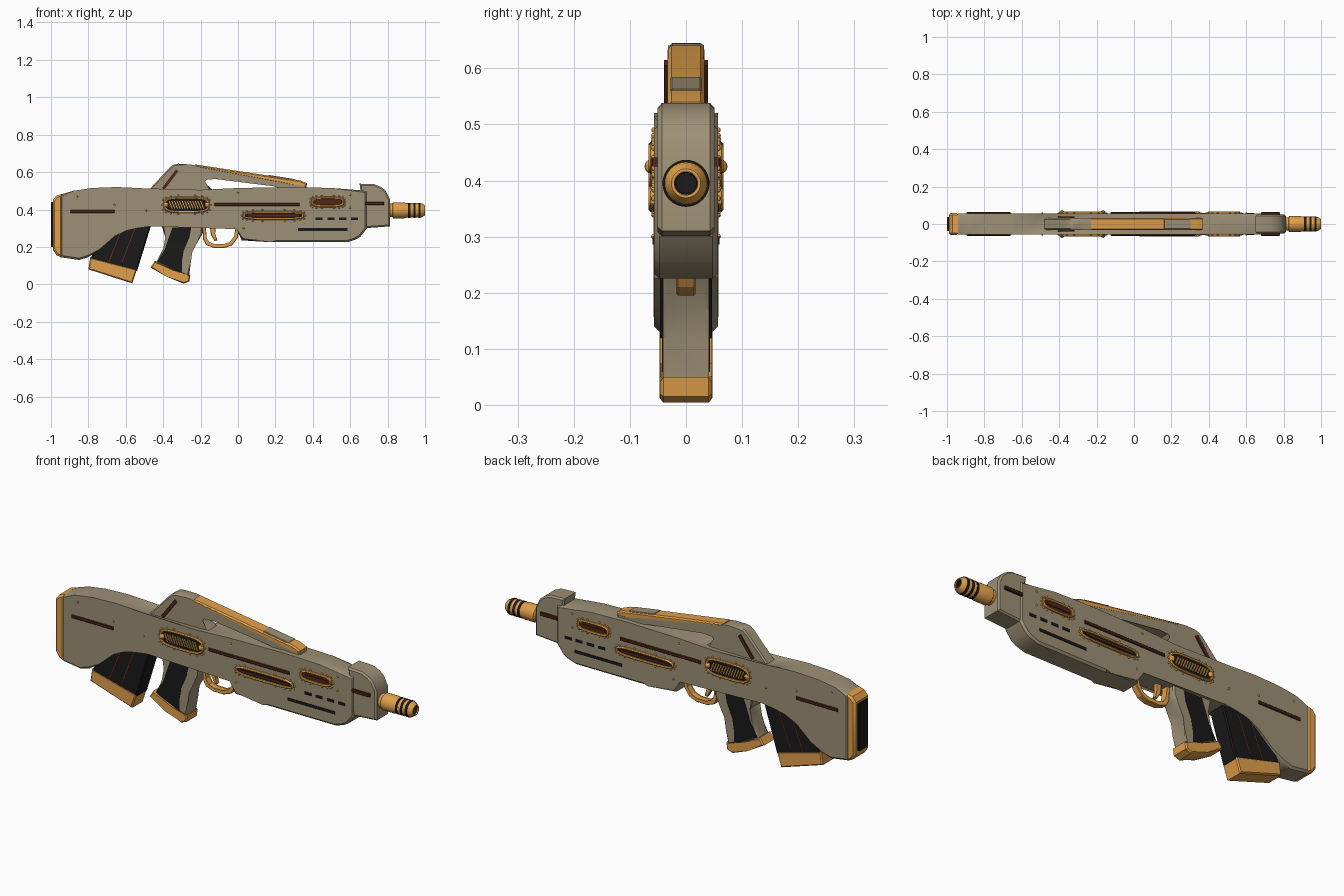
import bpy
import bmesh
import math
from mathutils import Matrix, Vector

if "Cube" in bpy.data.objects:
    bpy.data.objects.remove(bpy.data.objects["Cube"])


def material(name, red, green, blue):
    mat = bpy.data.materials.new(name)
    mat.use_nodes = True
    mat.diffuse_color = (red, green, blue, 1)
    shader = next(n for n in mat.node_tree.nodes if n.type == 'BSDF_PRINCIPLED')
    shader.inputs["Base Color"].default_value = mat.diffuse_color
    shader.inputs["Roughness"].default_value = .6
    return mat


khaki = material("khaki", .34, .28, .18)
orange = material("orange", .75, .35, .07)
black = material("black", .01, .01, .01)
brown = material("dark_brown", .08, .02, .01)
red = material("dark_red", .16, .02, .01)


def finish(name, bm, mat, mirrored=False):
    """Turn a bmesh into a shaded object, optionally mirrored across y."""
    bmesh.ops.recalc_face_normals(bm, faces=bm.faces)
    mesh = bpy.data.meshes.new(name)
    bm.to_mesh(mesh)
    bm.free()
    mesh.materials.append(mat)
    obj = bpy.data.objects.new(name, mesh)
    bpy.context.collection.objects.link(obj)
    bpy.ops.object.select_all(action='DESELECT')
    obj.select_set(True)
    bpy.context.view_layer.objects.active = obj
    bpy.ops.object.shade_smooth_by_angle(angle=math.radians(30))
    if mirrored:
        mod = obj.modifiers.new("Mirror", 'MIRROR')
        mod.use_axis = (False, True, False)
    return obj


def slab(name, profile, near, far, mat, chamfer=0, mirrored=False):
    """Extrude an x-z profile between two y values and chamfer both rims."""
    bm = bmesh.new()
    caps = [[bm.verts.new((x, y, z)) for x, z in profile] for y in (near, far)]
    faces = [bm.faces.new(loop) for loop in caps]
    count = len(profile)
    for i in range(count):
        j = (i + 1) % count
        bm.faces.new((caps[0][i], caps[0][j], caps[1][j], caps[1][i]))
    if chamfer:
        rims = [e for face in faces for e in face.edges]
        bmesh.ops.bevel(bm, geom=rims, offset=chamfer, segments=1,
                        affect='EDGES', clamp_overlap=True)
    return finish(name, bm, mat, mirrored)


def block(name, profile, half_width, mat, chamfer=.006):
    return slab(name, profile, -half_width, half_width, mat, chamfer)


def side_plate(name, profile, depth, mat, root=.03, chamfer=0):
    return slab(name, profile, -depth, -root, mat, chamfer, True)


def bar(start, end, thickness):
    """Four corners of a straight strip."""
    a, b = Vector(start), Vector(end)
    along = (b - a).normalized() * thickness / 2
    side = Vector((-along.y, along.x))
    return [a - side, b - side, b + side, a + side]


def oval(x, z, a, b, count=40):
    points = []
    for i in range(count):
        t = math.tau * i / count
        c, s = math.cos(t), math.sin(t)
        points.append((x + a * math.copysign(abs(c) ** .6, c),
                       z + b * math.copysign(abs(s) ** .6, s)))
    return points


def oval_rim(name, x, z, a, b):
    """Raised orange frame with sloping edges."""
    bm = bmesh.new()
    steps = ((0, .05), (.002, .063), (.006, .067), (.012, .065), (.014, .05))
    loops = [[bm.verts.new((px, -y, pz)) for px, pz in oval(x, z, a - d, b - d)]
             for d, y in steps]
    for k, loop in enumerate(loops):
        following = loops[(k + 1) % len(loops)]
        for i in range(len(loop)):
            j = (i + 1) % len(loop)
            bm.faces.new((loop[i], loop[j], following[j], following[i]))
    return finish(name, bm, orange, True)


def studs(name, places, radius, depth, mat):
    bm = bmesh.new()
    for x, z in places:
        bmesh.ops.create_uvsphere(bm, u_segments=10, v_segments=6, radius=radius,
                                  matrix=Matrix.Translation((x, -depth, z)))
    return finish(name, bm, mat, True)


def turned(name, profile, mat, height=.395, sides=32):
    """Revolve (x, radius) points about the barrel axis."""
    bm = bmesh.new()
    verts = [bm.verts.new((x, 0, height + r)) for x, r in profile]
    edges = [bm.edges.new(pair) for pair in zip(verts, verts[1:])]
    bmesh.ops.spin(bm, geom=verts + edges, cent=(0, 0, height), axis=(1, 0, 0),
                   angle=math.tau, steps=sides)
    bmesh.ops.remove_doubles(bm, verts=bm.verts, dist=.0001)
    return finish(name, bm, mat)


# Main body with stock and fore-end
block("body", [(-.95, .48), (-.88, .5), (-.78, .515), (-.65, .52), (-.58, .517),
               (-.5, .503), (-.2, .505), (0, .515), (.3, .52), (.5, .515),
               (.69, .5), (.69, .3), (.655, .255), (.63, .24), (.585, .225),
               (.2, .225), (.18, .235), (.02, .235), (0, .305), (-.47, .31),
               (-.54, .31), (-.6, .297), (-.66, .257), (-.74, .187), (-.8, .145),
               (-.85, .13), (-.95, .145)], .057, khaki, .01)
block("front_block", [(.65, .538), (.73, .535), (.765, .52), (.79, .5), (.812, .455),
                      (.812, .31), (.68, .3), (.68, .495), (.655, .5)], .051, khaki, .008)

# Butt pad with dark inset
block("butt_pad", [(-.99, .45), (-.97, .475), (-.94, .483), (-.94, .143),
                   (-.97, .155), (-.99, .185)], .058, orange, .01)
block("butt_inset", [(-1, .44), (-.98, .44), (-.98, .2), (-1, .2)], .038, black, .004)

# Carry handle
block("carry_handle", [(-.49, .49), (-.365, .625), (-.345, .64), (-.32, .645),
                       (-.26, .641), (.33, .547), (.365, .535), (.37, .5), (.25, .5),
                       (.2, .53), (-.12, .57), (-.17, .566), (-.185, .55),
                       (-.17, .525), (-.13, .5)], .032, khaki, .007)
block("handle_top_strip", [(-.23, .625), (-.23, .641), (.33, .556), (.37, .54),
                           (.365, .52), (.32, .53)], .033, orange, .007)
block("handle_top_insert", bar((.16, .572), (.3, .55), .026), .028, khaki, .003)
side_plate("handle_side_strip", bar((-.4, .51), (-.325, .61), .016), .039, brown, .02)

# Magazine
block("magazine", [(-.7, .33), (-.46, .33), (-.54, .07), (-.79, .135)], .045, black)
block("magazine_base", [(-.79, .145), (-.54, .08), (-.565, .005), (-.8, .08)],
      .047, orange)
for offset in (0, .07):
    side_plate("magazine_line", bar((-.62 + offset, .3), (-.69 + offset, .12), .005),
               .046, red)

# Pistol grip
block("grip", [(-.41, .32), (-.19, .32), (-.19, .27), (-.22, .22), (-.245, .17),
               (-.26, .12), (-.262, .04), (-.44, .11), (-.4, .19), (-.38, .25)],
      .041, khaki, .008)
side_plate("grip_panel", [(-.35, .304), (-.25, .304), (-.26, .25), (-.29, .18),
                          (-.3, .12), (-.3, .06), (-.43, .12), (-.39, .19),
                          (-.37, .25)], .043, black)
block("grip_base", [(-.445, .125), (-.35, .07), (-.27, .045), (-.255, .05),
                    (-.26, .015), (-.29, .004), (-.38, .04), (-.468, .09)],
      .046, orange)

# Trigger and guard
block("trigger_guard", [(-.19, .31), (-.187, .24), (-.17, .21), (-.13, .195),
                        (-.07, .195), (-.03, .21), (0, .25), (.005, .31),
                        (-.012, .31), (-.018, .255), (-.04, .225), (-.075, .212),
                        (-.125, .212), (-.155, .223), (-.17, .245), (-.172, .31)],
      .017, orange, .003)
block("trigger", [(-.15, .31), (-.12, .31), (-.125, .27), (-.11, .235),
                  (-.125, .232), (-.145, .265)], .01, orange, .003)

# Muzzle, its rings and bore
turned("muzzle", [(.8, .036), (.825, .036), (.83, .042), (.89, .042), (.9, .039),
                  (.97, .039), (.985, .036), (1, .026), (1, .021), (.95, .021)], orange)
for x in (.91, .937, .964):
    turned("muzzle_ring", [(x, .036), (x, .041), (x + .012, .041), (x + .012, .036)],
           black)
turned("bore", [(.995, .0205), (.96, .019), (.96, 0)], black)

# Side strips and vent slots
for left, right, z in ((-.895, -.66, .39), (-.125, .33, .427), (.68, .78, .433)):
    side_plate("side_strip", bar((left, z), (right, z), .016), .063, brown, chamfer=.003)
side_plate("lower_slot", bar((.32, .293), (.585, .293), .014), .06, black)
for i in range(4):
    x = .415 + i * .063
    side_plate("vent_slot", bar((x, .35), (x + .038, .35), .013), .06, black)

# Oval ports, each framed and ringed with studs
ports = {"grille": (-.275, .425, .125, .046),
         "long": (.19, .368, .165, .026),
         "short": (.48, .44, .09, .03)}
for label, (x, z, a, b) in ports.items():
    oval_rim(label + "_port_rim", x, z, a, b)
    side_plate(label + "_port_panel", oval(x, z, a - .01, b - .01), .059,
               brown if label == "short" else black)
    studs(label + "_port_studs", oval(x, z, a + .004, b + .004, 18), .005, .057, orange)
for label, inset in (("long", .03), ("short", .025)):
    x, z, a, b = ports[label]
    side_plate(label + "_port_bar", bar((x - a + inset, z), (x + a - inset, z), .01),
               .063, brown)
for i in range(13):
    x = -.36 + i * .014
    side_plate("grille_slat", bar((x - .008, .445), (x + .008, .405), .005), .063, orange)
studs("grille_end_caps", [(-.385, .425), (-.165, .425)], .014, .06, orange)
studs("body_studs", [(-.86, .47), (-.66, .425), (-.49, .395), (0, .49),
                     (.6, .48), (.6, .41), (.03, .3)], .005, .057, orange)
